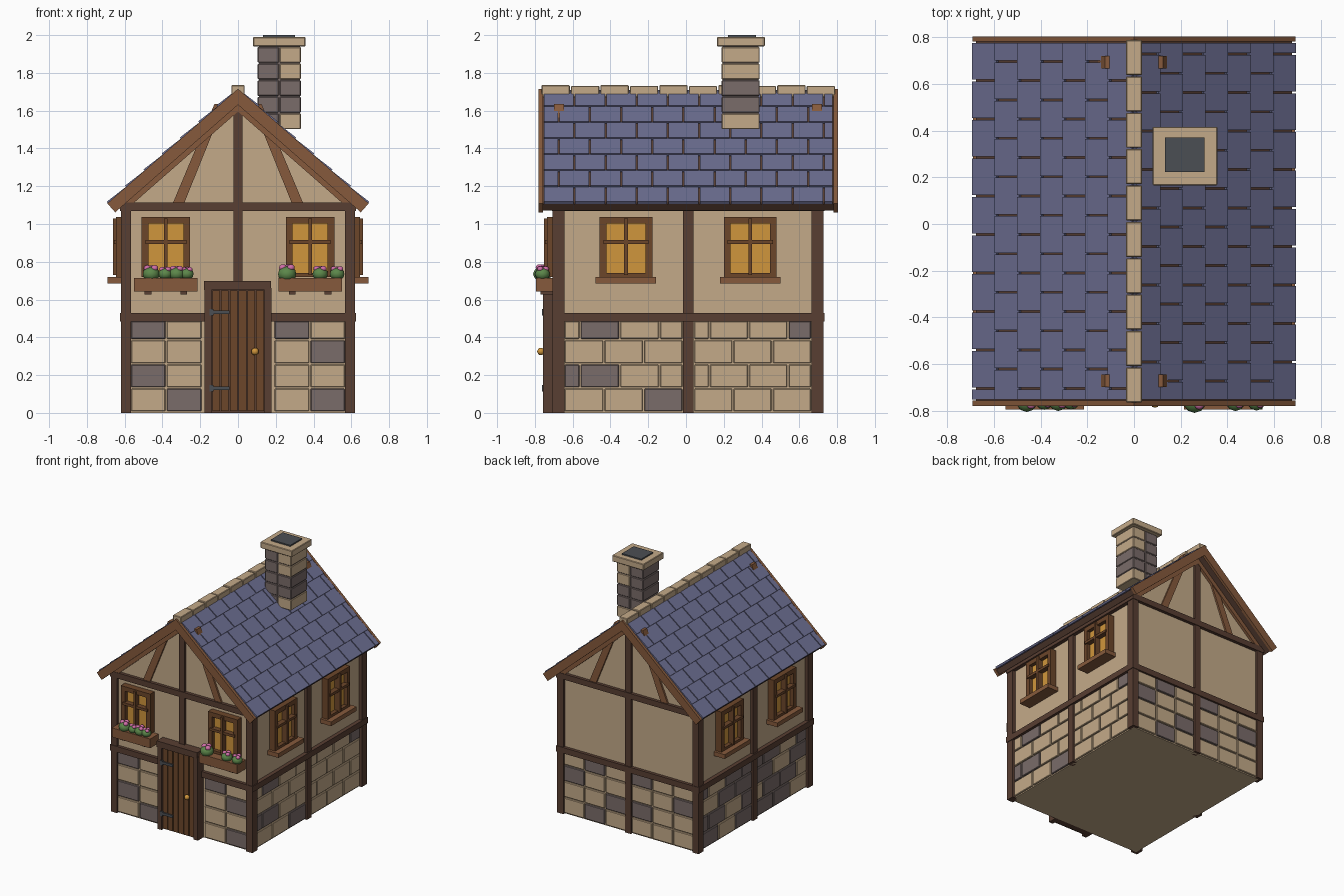
import bpy, bmesh, math
from mathutils import Matrix, Vector

if "Cube" in bpy.data.objects:
    bpy.data.objects.remove(bpy.data.objects["Cube"])

COLORS = {
    "tan_plaster": (196, 170, 137), "grey_stone": (122, 108, 106),
    "dark_timber": (88, 62, 50), "mid_timber": (134, 90, 60),
    "door_wood": (108, 70, 42), "slate_blue": (108, 110, 145),
    "amber": (208, 150, 60), "leaf_green": (92, 135, 74),
    "petal_pink": (208, 110, 168), "iron": (75, 78, 83),
}
TAN, STONE, DARK, MID, WOOD, SLATE, AMBER, GREEN, PINK, IRON = COLORS


def linear(c):
    c /= 255
    return c / 12.92 if c <= 0.04045 else ((c + 0.055) / 1.055) ** 2.4


MATS = {}
for key, rgb in COLORS.items():
    MATS[key] = bpy.data.materials.new(key)
    MATS[key].diffuse_color = (*[linear(c) for c in rgb], 1)

parts = {}          # part name -> (bmesh, list of its materials)
I = Matrix.Identity(4)
T = Matrix.Translation


def paint(name, mat):
    bm, mats = parts.setdefault(name, (bmesh.new(), []))
    if mat not in mats:
        mats.append(mat)
    return bm, mats.index(mat)


def box(name, mat, lo, hi, M=I):
    bm, idx = paint(name, mat)
    lo, hi = Vector(lo), Vector(hi)
    m = M @ T((lo + hi) / 2) @ Matrix.Diagonal((*(hi - lo), 1))
    for v in bmesh.ops.create_cube(bm, size=1, matrix=m)["verts"]:
        for f in v.link_faces:
            f.material_index = idx


def prism(name, mat, pts, y0, y1, M=I):
    """Extrude an x-z outline from y0 to y1."""
    bm, idx = paint(name, mat)
    rings = [[bm.verts.new(M @ Vector((x, y, z))) for x, z in pts] for y in (y0, y1)]
    n = len(pts)
    faces = [bm.faces.new(rings[0]), bm.faces.new(rings[1][::-1])]
    for i in range(n):
        j = (i + 1) % n
        faces.append(bm.faces.new((rings[0][i], rings[1][i], rings[1][j], rings[0][j])))
    for f in faces:
        f.material_index = idx
    bmesh.ops.recalc_face_normals(bm, faces=faces)


def ball(name, mat, c, r, squash=1):
    bm, idx = paint(name, mat)
    m = T(c) @ Matrix.Diagonal((r, r, r * squash, 1))
    for v in bmesh.ops.create_icosphere(bm, subdivisions=2, radius=1, matrix=m)["verts"]:
        for f in v.link_faces:
            f.material_index, f.smooth = idx, True


def wall(angle, dist):
    """Wall frame: x across, -y outward, z up."""
    return Matrix.Rotation(math.radians(angle), 4, 'Z') @ T((0, -dist, 0))


FRONT, RIGHT, BACK, LEFT = wall(0, 0.685), wall(90, 0.595), wall(180, 0.707), wall(-90, 0.595)

# House core with gables
prism("house_body", TAN, [(-.595, 0), (.595, 0), (.595, 1.125), (0, 1.65), (-.595, 1.125)],
      -.685, .707)


# Stone base: each row string lists g = grey, t = tan, bottom row first
def stones(M, a, b, rows, stagger):
    zs = (.005, .132, .26, .388, .49)
    n = 2 if b - a < .45 else 3
    w = (b - a) / n
    for r, row in enumerate(rows.split()):
        cuts = [a + w * i for i in range(n + 1)]
        if stagger and r % 2:
            cuts = [a] + [c + w * .4 for c in cuts[:-1]] + [b]
        for i, k in enumerate(row[:len(cuts) - 1]):
            box("stone_base", STONE if k == 'g' else TAN, (cuts[i] + .004, -.012, zs[r] + .004),
                (cuts[i + 1] - .004, .02, zs[r + 1] - .004), M)


stones(FRONT, -.57, -.19, "tg gt tt gt", False)
stones(FRONT, .19, .57, "tg tt tg gt", False)
stones(RIGHT, -.645, -.015, "ttg ggtt ttt tgtt", True)
stones(RIGHT, .04, .665, "ttt tttt ttt tttg", True)
stones(BACK, -.57, -.025, "tgt ttg gtt tgt", False)
stones(BACK, .025, .57, "ttt gtt ttg gtt", False)
stones(LEFT, -.665, -.04, "gtg ggtg tgg gtgg", True)
stones(LEFT, .015, .645, "ggt tggt gtg ggtg", True)

# Corner and middle posts
for sx in (-1, 1):
    x0, x1 = sorted((sx * .566, sx * .62))
    box("corner_post", DARK, (x0, -.706, 0), (x1, -.643, 1.1))
    box("corner_post", DARK, (x0, .664, 0), (x1, .728, 1.1))
    x0, x1 = sorted((sx * .57, sx * .617))
    box("side_post", DARK, (x0, -.017, 0), (x1, .04, 1.08))
    for z0, z1 in ((.484, .53), (1.068, 1.105)):
        x0, x1 = sorted((sx * .57, sx * .626))
        box("side_rail", DARK, (x0, -.7, z0), (x1, .72, z1))

# Gable framing on front and back
for M, foot in ((FRONT, .68), (BACK, 0)):
    box("gable_post", DARK, (-.025, -.019, foot), (.025, .03, 1.63), M)
    for z0, z1 in ((.484, .53), (1.07, 1.115)):
        box("gable_rail", DARK, (-.626, -.025, z0), (.626, .03, z1), M)
    for s in (-1, 1):
        prism("gable_brace", MID, [(s * .345, 1.11), (s * .285, 1.11), (s * .073, 1.635),
                                   (s * .125, 1.635)], -.014, .04, M)
        prism("gable_rafter", MID, [(0, 1.64), (s * .615, 1.10), (s * .565, 1.10),
                                    (0, 1.595)], -.022, .03, M)

# Roof deck and barge boards
for s in (-1, 1):
    prism("roof_deck", DARK, [(0, 1.70), (s * .678, 1.105), (s * .65, 1.072), (0, 1.643)],
          -.757, .782)
    for y0, y1 in ((-.78, -.757), (.782, .804)):
        prism("barge_board", MID, [(0, 1.716), (s * .692, 1.109), (s * .65, 1.062),
                                   (0, 1.631)], y0, y1)

# Overlapping slates on both slopes
SLOPE, ROW, TILE = math.atan(.878), .129, .165
for turn in (0, math.pi):
    M = T((0, .012, 1.70)) @ Matrix.Rotation(turn, 4, 'Z') @ Matrix.Rotation(SLOPE, 4, 'Y')
    for r in range(7):
        tilt = M @ T((r * ROW, 0, .001)) @ Matrix.Rotation(-.06, 4, 'Y')
        y = -.768 - (TILE / 2 if r % 2 else 0)
        while y < .768:
            a, b = max(y, -.768), min(y + TILE, .768)
            if b - a > .02:
                box("roof_slates", SLATE, (0, a + .004, -.004), (ROW + .004, b - .004, .012), tilt)
            y += TILE

# Ridge stones
for i in range(10):
    y = -.768 + i * .156
    box("ridge_stones", TAN, (-.035, y + .003, 1.67), (.035, y + .153, 1.735 - .004 * (i % 2)))

# Chimney: rows listed bottom up
box("chimney_core", STONE, (.112, .194, 1.51), (.327, .384, 1.94))
for r, k in enumerate("tggtt"):
    z = 1.5 + r * .088
    box("chimney_stones", STONE, (.104, .188, z + .002), (.215, .39, z + .085))
    box("chimney_stones", STONE if k == 'g' else TAN, (.221, .188, z + .002), (.333, .39, z + .085))
box("chimney_cap", TAN, (.08, .165, 1.94), (.357, .417, 1.99))
box("chimney_flue", IRON, (.133, .222, 1.98), (.303, .37, 2.0))


# Windows
def window(M, u, sill, w=.14):
    M = M @ T((u, 0, 0))
    z0, z1, t = .72, 1.038, .036
    box("window_glass", AMBER, (-w + .01, -.022, z0 + .01), (w - .01, .01, z1 - .01), M)
    for s in (-1, 1):
        a, b = sorted((s * w, s * (w - t)))
        box("window_frame", WOOD, (a, -.052, z0), (b, .01, z1), M)
    box("window_frame", WOOD, (-w + t, -.052, z1 - t), (w - t, .01, z1), M)
    box("window_frame", WOOD, (-w + t, -.052, z0), (w - t, .01, z0 + .02), M)
    box("window_bars", WOOD, (-.01, -.066, z0 + .01), (.01, -.02, z1 - .01), M)
    box("window_bars", WOOD, (-w + .02, -.062, .895), (w - .02, -.02, .915), M)
    if sill:
        box("window_sill", MID, (-.16, -.095, .686), (.16, .01, .72), M)


for u in (-.318, .34):
    window(RIGHT, u, True)
    window(LEFT, -u, True)
for u in (-.382, .382):
    window(FRONT, u, False, .129)
    # Flower box with feet
    box("flower_box", MID, (u - .168, -.795, .642), (u + .168, -.69, .715))
    for d in (-.095, .095):
        box("flower_box_foot", DARK, (u + d - .018, -.77, .626), (u + d + .018, -.69, .643))

# Flowers in the boxes: x, leaf radius
for x, r in ((-.46, .046), (-.385, .037), (-.325, .042), (-.27, .036),
             (.26, .05), (.435, .042), (.525, .04)):
    ball("flower_leaves", GREEN, (x, -.76, .735), r, .85)
    for dx, dy in ((-.45, 0), (.4, -.3), (.05, .45)):
        ball("flower_petals", PINK, (x + dx * r, -.76 + dy * r, .735 + r * .68), r * .42, .85)

# Door with frame, planks, hinges and knob
for s in (-1, 1):
    a, b = sorted((s * .14, s * .177))
    box("door_frame", DARK, (a, -.757, 0), (b, -.68, .66))
box("door_frame", DARK, (-.179, -.762, .65), (.175, -.68, .698))
box("door_back", DARK, (-.14, -.73, 0), (.14, -.68, .65))
for i in range(6):
    x = -.139 + i * .0465
    box("door_planks", WOOD, (x + .003, -.747, .01), (x + .0435, -.72, .648))
for z in (.13, .533):
    box("door_hinge", IRON, (-.145, -.757, z - .01), (-.045, -.74, z + .01))
    box("door_hinge", IRON, (-.15, -.762, z - .018), (-.13, -.74, z + .018))
ball("door_knob", AMBER, (.09, -.768, .325), .02)

# Turn the collected parts into objects
for name, (bm, mats) in parts.items():
    mesh = bpy.data.meshes.new(name)
    bm.to_mesh(mesh)
    bm.free()
    for m in mats:
        mesh.materials.append(MATS[m])
    obj = bpy.data.objects.new(name, mesh)
    bpy.context.collection.objects.link(obj)
    if name in ("stone_base", "chimney_stones", "ridge_stones", "chimney_cap"):
        bev = obj.modifiers.new("worn_edges", 'BEVEL')
        bev.width, bev.segments = .004, 1

for m in bpy.data.materials:
    if m.users and not m.is_grease_pencil:
        m.use_nodes = True
        m.node_tree.nodes["Principled BSDF"].inputs["Base Color"].default_value = m.diffuse_color
